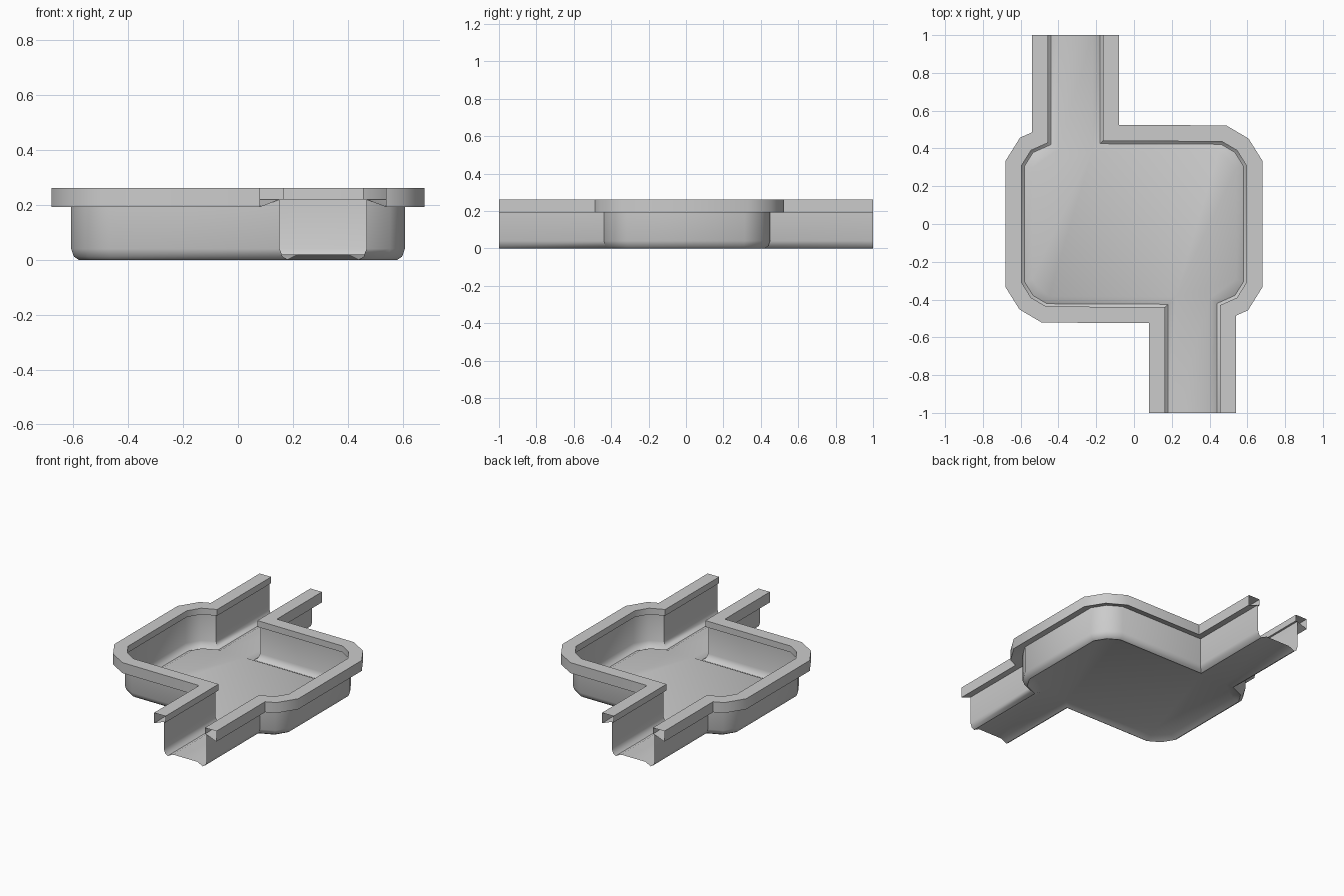
import bpy, bmesh
from math import radians
from mathutils import Vector

cube = bpy.data.objects.get("Cube")
if cube:
    bpy.data.objects.remove(cube)

grey = bpy.data.materials.new("concrete_grey")
grey.use_nodes = True
COLOR = (0.6, 0.6, 0.6, 1)
grey.diffuse_color = COLOR
grey.node_tree.nodes["Principled BSDF"].inputs["Base Color"].default_value = COLOR

# Inner lip line of one bank, from the front channel round to the back channel
BANK = [Vector(p) for p in [(0.455, -1), (0.455, -0.43), (0.545, -0.39), (0.595, -0.31),
                            (0.595, 0.31), (0.545, 0.39), (0.465, 0.437),
                            (-0.165, 0.44), (-0.165, 1)]]

# Cross-sections as (distance outward from the lip line, height)
BASIN = [(-0.055, 0.02), (-0.015, 0.0), (0.003, 0.012), (0.013, 0.04), (0.013, 0.22)]
COPING = [(0.013, 0.22), (0, 0.22), (0, 0.262), (0.085, 0.262), (0.085, 0.192), (0.013, 0.22)]


def outward(a, b):
    d = (b - a).normalized()
    return Vector((d.y, -d.x))


def offset(path, dist):
    """Mitred parallel copy of an open path."""
    result = []
    last = len(path) - 1
    for i, p in enumerate(path):
        n1 = outward(path[max(i - 1, 0)], path[max(i, 1)])
        n2 = outward(path[min(i, last - 1)], path[min(i + 1, last)])
        m = n1 + n2
        result.append(p + m * (2 * dist / m.length_squared))
    return result


def sweep(bm, profile, sign):
    """Sweep a profile along one bank; sign -1 gives the half-turn copy."""
    rows = [[bm.verts.new((sign * p.x, sign * p.y, z)) for p in offset(BANK, d)]
            for d, z in profile]
    for r, s in zip(rows, rows[1:]):
        for i in range(len(r) - 1):
            bm.faces.new((r[i], s[i], s[i + 1], r[i + 1]))
    return rows


def finish(bm, name):
    mesh = bpy.data.meshes.new(name)
    bm.to_mesh(mesh)
    bm.free()
    mesh.materials.append(grey)
    obj = bpy.data.objects.new(name, mesh)
    bpy.context.collection.objects.link(obj)
    bpy.ops.object.select_all(action='DESELECT')
    obj.select_set(True)
    bpy.context.view_layer.objects.active = obj
    bpy.ops.object.shade_smooth_by_angle(angle=radians(42))


# Basin walls with a raised floor between them
bm = bmesh.new()
edge_loop = []
for sign in (1, -1):
    edge_loop += sweep(bm, BASIN, sign)[0]
floor = bm.faces.new(edge_loop)
floor.normal_update()
if floor.normal.z < 0:
    floor.normal_flip()
bm.normal_update()
bmesh.ops.triangulate(bm, faces=[floor])
finish(bm, "basin")

# Coping along both banks, open at the channel mouths
bm = bmesh.new()
for sign in (1, -1):
    sweep(bm, COPING, sign)
finish(bm, "coping")
